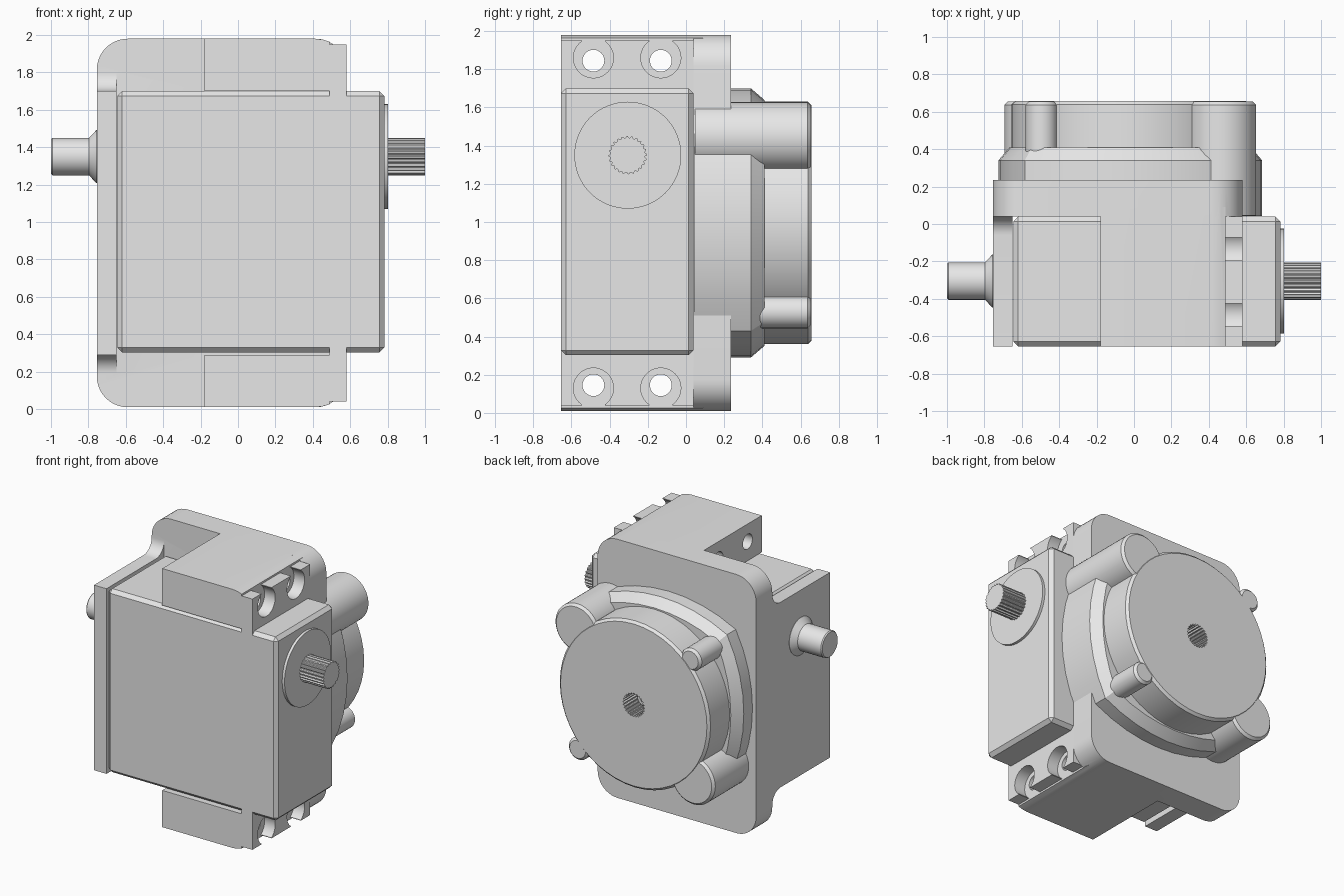
import bpy, bmesh
from math import sin, cos, pi, sqrt, radians

cube = bpy.data.objects.get("Cube")
if cube:
    bpy.data.objects.remove(cube, do_unlink=True)

grey = bpy.data.materials.new("light_grey")
grey.use_nodes = True
grey.diffuse_color = (0.8, 0.8, 0.8, 1)
grey.node_tree.nodes["Principled BSDF"].inputs["Base Color"].default_value = (0.8, 0.8, 0.8, 1)

MID = 0.995                  # height of the mirror plane
SHAFT_Y, SHAFT_Z = -0.305, 1.35
FRONT, SEAT, PLATE = -0.655, 0.04, 0.235
HUB_X = -0.02


def loft(name, axis, rings):
    """Join rings of 2D points, each at a depth on the axis, into a closed solid."""
    bm = bmesh.new()
    loops = []
    for pts, d in rings:
        loops.append([bm.verts.new((d, u, v) if axis == "x" else (u, d, v)) for u, v in pts])
    for a, b in zip(loops, loops[1:]):
        for i in range(len(a)):
            j = (i + 1) % len(a)
            bm.faces.new((a[i], a[j], b[j], b[i]))
    bm.faces.new(loops[0])
    bm.faces.new(loops[-1])
    bmesh.ops.recalc_face_normals(bm, faces=bm.faces)
    mesh = bpy.data.meshes.new(name)
    bm.to_mesh(mesh)
    bm.free()
    mesh.materials.append(grey)
    ob = bpy.data.objects.new(name, mesh)
    bpy.context.collection.objects.link(ob)
    return ob


def activate(ob):
    bpy.ops.object.select_all(action="DESELECT")
    ob.select_set(True)
    bpy.context.view_layer.objects.active = ob


def combine(ob, other, operation):
    mod = ob.modifiers.new("combine", "BOOLEAN")
    mod.operation, mod.object, mod.solver = operation, other, "EXACT"
    activate(ob)
    bpy.ops.object.modifier_apply(modifier=mod.name)
    bpy.data.objects.remove(other, do_unlink=True)


def prism(name, axis, pts, a, b):
    return loft(name, axis, [(pts, a), (pts, b)])


def circle(u, v, r, n=48):
    return [(u + r * cos(2 * pi * i / n), v + r * sin(2 * pi * i / n)) for i in range(n)]


def gear(u, v, r, depth, teeth=24):
    pts = []
    for i in range(teeth * 4):
        rad = r if i % 4 < 2 else r - depth
        t = 2 * pi * i / (teeth * 4)
        pts.append((u + rad * cos(t), v + rad * sin(t)))
    return pts


def rect(u0, u1, v0, v1):
    return [(u0, v0), (u1, v0), (u1, v1), (u0, v1)]


def arc(u, v, r, start, end, n=10):
    return [(u + r * cos(radians(start + (end - start) * i / n)),
             v + r * sin(radians(start + (end - start) * i / n))) for i in range(n + 1)]


def flip(pts):
    return [(u, 2 * MID - v) for u, v in pts]


def peg(name, u, v, r, a, b, bevel=0.018):
    return loft(name, "y", [(circle(u, v, r), a), (circle(u, v, r), b - bevel),
                            (circle(u, v, r - bevel), b)])


# Bracket back plate with rounded corners
R = 0.165
left, right, low, high = -0.755, 0.58, 0.01, 1.98
outline = (arc(right - R, high - R, R, 90, 0) + arc(right - R, low + R, R, 0, -90)
           + arc(left + R, low + R, R, 270, 180) + arc(left + R, high - R, R, 180, 90))
bracket = prism("bracket", "y", outline, SEAT, PLATE)

# Side wall of the bracket, flared into the back plate
flare = arc(SEAT - 0.1, 1.80, 0.1, -90, 0) + [(PLATE - 0.05, 1.80)]
wall = [(FRONT, 1.70)] + flare
wall += flip(wall)[::-1]
combine(bracket, prism("wall", "x", wall, left, -0.65), "UNION")

# Mounting blocks above and below the motor
for side in (False, True):
    block = [(-0.18, 1.70), (0.49, 1.70), (0.49, 1.964), (0.455, 1.975), (0.415, high), (-0.18, high)]
    block = flip(block) if side else block
    combine(bracket, prism("block", "y", block, FRONT, SEAT + 0.05), "UNION")

# Motor mounting flange
flange = prism("mounting_flange", "x", rect(FRONT, SEAT, MID - 0.955, MID + 0.955), 0.49, right)

# Screw holes through the blocks, open keyholes in the flange
for y in (-0.485, -0.132):
    for side in (False, True):
        def place(pts):
            return flip(pts) if side else pts
        combine(bracket, prism("cutter", "x", place(circle(y, 1.845, 0.057, 32)), -0.3, 0.55), "DIFFERENCE")
        combine(flange, prism("cutter", "x", place(circle(y, 1.86, 0.105)), 0.45, 0.65), "DIFFERENCE")
        combine(flange, prism("cutter", "x", place(rect(y - 0.06, y + 0.06, 1.87, 2.1)), 0.45, 0.65), "DIFFERENCE")

# Motor body with chamfered edges
body = prism("motor_body", "x", rect(FRONT, SEAT, 0.302, 1.70), -0.645, 0.782)
bevel = body.modifiers.new("chamfer", "BEVEL")
bevel.width, bevel.segments = 0.026, 1

# Drive side: round boss and splined shaft
boss = loft("shaft_boss", "x", [(circle(SHAFT_Y, SHAFT_Z, 0.28, 64), 0.77),
                                (circle(SHAFT_Y, SHAFT_Z, 0.28, 64), 0.802)])
spline = gear(SHAFT_Y, SHAFT_Z, 0.1, 0.009)
prism("splined_shaft", "x", spline, 0.79, 1.0)

# Idle side: plain shaft with a flared root
idle = loft("idle_shaft", "x", [(circle(SHAFT_Y, SHAFT_Z, r), x) for r, x in
                                ((0.142, -0.75), (0.142, -0.757), (0.1, -0.797), (0.1, -0.992), (0.093, -1.0))])


# Gear housing base: a square with bulging sides and a chamfered rim
def bulged(reach, corner, bulge=1.2, n=8):
    pts = []
    for k in range(4):
        for i in range(n):
            t = corner * (2 * i / n - 1)
            d = reach - bulge + sqrt(bulge * bulge - t * t)
            c, s = round(cos(k * pi / 2)), round(sin(k * pi / 2))
            pts.append((HUB_X + d * c - t * s, MID + d * s + t * c))
    return pts


wide, narrow = bulged(0.705, 0.565), bulged(0.645, 0.52)
housing = loft("gear_housing", "y", [(wide, SEAT + 0.003), (wide, 0.34), (narrow, 0.41)])

# Round cover with two large and two small screw posts
cover = peg("gear_cover", HUB_X, MID, 0.635, 0.3, 0.658)
for s in (1, -1):
    combine(cover, peg("post", HUB_X + s * 0.49, MID + s * 0.45, 0.183, SEAT + 0.006, 0.655), "UNION")
    combine(cover, peg("post", HUB_X - s * 0.475, MID + s * 0.467, 0.085, 0.3, 0.655), "UNION")

# Toothed socket in the cover with a screw at the bottom
combine(cover, prism("cutter", "y", gear(HUB_X, MID, 0.09, 0.01), 0.5, 0.8), "DIFFERENCE")
screw = peg("socket_screw", HUB_X, MID, 0.06, 0.45, 0.54, 0.01)
combine(screw, prism("cutter", "y", circle(HUB_X, MID, 0.03, 6), 0.51, 0.6), "DIFFERENCE")

# Smooth the round parts and keep their edges sharp
for ob in (bracket, flange, boss, idle, housing, cover, screw):
    activate(ob)
    bpy.ops.object.shade_smooth_by_angle(angle=radians(25))
